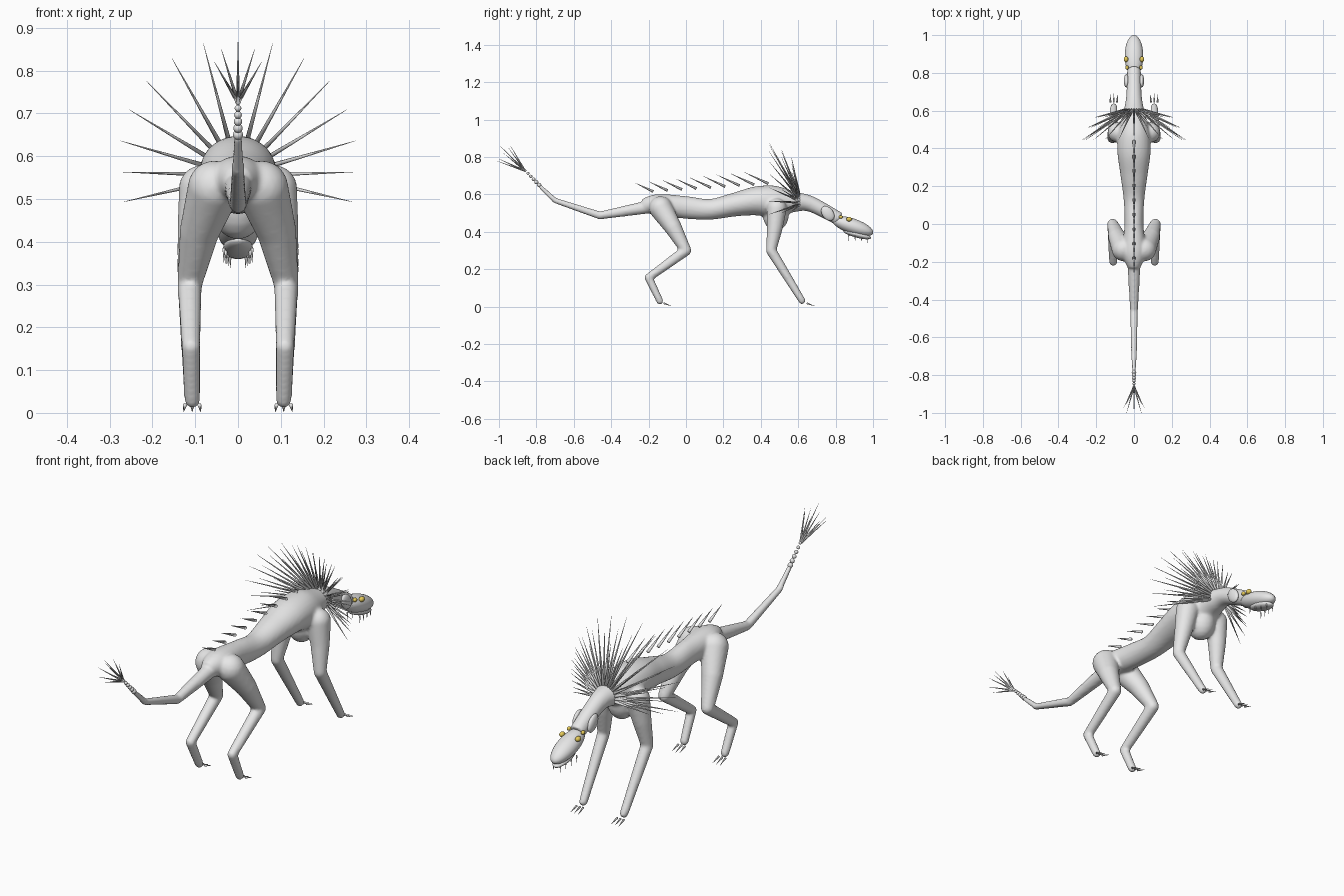
import bpy, bmesh, math
from mathutils import Vector, Matrix

if "Cube" in bpy.data.objects:
    bpy.data.objects.remove(bpy.data.objects["Cube"])


def material(name, rgb):
    m = bpy.data.materials.new(name)
    m.use_nodes = True
    m.diffuse_color = (*rgb, 1)
    m.node_tree.nodes["Principled BSDF"].inputs["Base Color"].default_value = (*rgb, 1)
    return m


GREY = material("pale grey", (0.8, 0.8, 0.8))
GOLD = material("gold eye", (0.8, 0.6, 0.1))


def finish(name, bm, mat=GREY):
    bmesh.ops.recalc_face_normals(bm, faces=bm.faces)
    for f in bm.faces:
        f.smooth = True
    me = bpy.data.meshes.new(name)
    bm.to_mesh(me)
    bm.free()
    me.materials.append(mat)
    ob = bpy.data.objects.new(name, me)
    bpy.context.collection.objects.link(ob)
    return ob


def ball(bm, centre, radii, tilt=0, seg=20):
    mat = Matrix.Translation(centre) @ Matrix.Rotation(tilt, 4, 'X') @ Matrix.Diagonal((*radii, 1))
    bmesh.ops.create_uvsphere(bm, u_segments=seg, v_segments=seg // 2, radius=1, matrix=mat)


def spike(bm, base, tip, r, seg=8):
    base, tip = Vector(base), Vector(tip)
    d = tip - base
    rot = d.to_track_quat('Z', 'Y').to_matrix().to_4x4()
    bmesh.ops.create_cone(bm, cap_ends=True, segments=seg, radius1=r, radius2=0.0004, depth=d.length,
                          matrix=Matrix.Translation((base + tip) / 2) @ rot)


def tube(bm, points, steps=1, seg=20):
    """Loft ellipses along points (x, y, z, half width, half height)."""
    n, rows = len(points), []
    for i in range(n - 1):
        p = [Vector(points[min(max(k, 0), n - 1)]) for k in range(i - 1, i + 3)]
        for s in range(steps):
            t = s / steps
            rows.append(0.5 * (2 * p[1] + (p[2] - p[0]) * t
                        + (2 * p[0] - 5 * p[1] + 4 * p[2] - p[3]) * t * t
                        + (3 * p[1] - p[0] - 3 * p[2] + p[3]) * t ** 3))
    rows.append(Vector(points[-1]))
    rings = []
    for i, r in enumerate(rows):
        tangent = (Vector(rows[min(i + 1, len(rows) - 1)][:3]) - Vector(rows[max(i - 1, 0)][:3])).normalized()
        up = Vector((1, 0, 0)).cross(tangent).normalized()
        side = tangent.cross(up)
        rings.append([bm.verts.new(Vector(r[:3]) + side * r[3] * math.cos(a) + up * r[4] * math.sin(a))
                      for a in (2 * math.pi * k / seg for k in range(seg))])
    for a, b in zip(rings, rings[1:]):
        for k in range(seg):
            bm.faces.new((a[k], a[k - 1], b[k - 1], b[k]))
    bm.faces.new(rings[0])
    bm.faces.new(rings[-1][::-1])


def limb(bm, joints):
    """Tapered bones with a ball at each joint (x, y, z, radius)."""
    for a, b in zip(joints, joints[1:]):
        tube(bm, [(*a, a[3]), (*b, b[3])])
    for x, y, z, r in joints:
        ball(bm, (x, y, z), (r, r, r))


# Body: torso, neck, tail and legs fused into one skin
bm = bmesh.new()
tube(bm, [(0, -0.23, 0.537, 0.034, 0.038), (0, -0.15, 0.545, 0.062, 0.056), (0, 0, 0.53, 0.05, 0.06),
          (0, 0.13, 0.52, 0.055, 0.055), (0, 0.26, 0.545, 0.072, 0.063), (0, 0.38, 0.565, 0.088, 0.078),
          (0, 0.48, 0.56, 0.085, 0.085), (0, 0.58, 0.56, 0.06, 0.055), (0, 0.67, 0.547, 0.042, 0.042),
          (0, 0.82, 0.468, 0.036, 0.036)], steps=6, seg=28)
ball(bm, (0, 0.48, 0.49), (0.065, 0.07, 0.085))
limb(bm, [(0, -0.19, 0.535, 0.036), (0, -0.46, 0.487, 0.021), (0, -0.7, 0.567, 0.015), (0, -0.78, 0.643, 0.011)])
for s in (-1, 1):
    limb(bm, [(s * 0.055, -0.135, 0.527, 0.063), (s * 0.09, -0.07, 0.425, 0.047), (s * 0.113, 0.0, 0.3, 0.029),
              (s * 0.11, -0.2, 0.155, 0.022), (s * 0.107, -0.14, 0.03, 0.019)])
    limb(bm, [(s * 0.085, 0.485, 0.525, 0.054), (s * 0.1, 0.475, 0.42, 0.042), (s * 0.114, 0.455, 0.3, 0.028),
              (s * 0.107, 0.62, 0.032, 0.019)])
body = finish("body", bm)
fuse = body.modifiers.new("fuse", 'REMESH')
fuse.mode = 'VOXEL'
fuse.voxel_size = 0.007
fuse.use_smooth_shade = True
relax = body.modifiers.new("relax", 'SMOOTH')
relax.factor = 0.5
relax.iterations = 7

# Head and lower jaw
bm = bmesh.new()
ball(bm, (0, 0.89, 0.43), (0.049, 0.117, 0.041), tilt=-0.33, seg=28)
finish("head", bm)
bm = bmesh.new()
ball(bm, (0, 0.915, 0.386), (0.035, 0.078, 0.018), tilt=-0.26)
finish("lower_jaw", bm)

# Teeth, ears and eyes
teeth, ears, eyes = bmesh.new(), bmesh.new(), bmesh.new()
for s in (-1, 1):
    for i in range(4):
        y, z = 0.87 + i * 0.034, 0.385 - i * 0.004
        x = s * (0.033 - 0.005 * i)
        spike(teeth, (x, y, z), (x, y, z - 0.034), 0.0035)
    ball(ears, (s * 0.04, 0.758, 0.498), (0.014, 0.03, 0.044), tilt=0.65)
    ball(eyes, (s * 0.042, 0.872, 0.467), (0.012, 0.015, 0.012))
    ball(eyes, (s * 0.037, 0.828, 0.479), (0.009, 0.011, 0.009))
finish("teeth", teeth)
finish("ears", ears)
finish("eyes", eyes, GOLD)

# Claws, three to a foot
bm = bmesh.new()
for s in (-1, 1):
    for y in (-0.12, 0.645):
        for k in (-1, 0, 1):
            x = s * 0.107 + k * 0.017
            spike(bm, (x, y, 0.018), (x + k * 0.003, y + 0.045, 0.002), 0.005)
finish("claws", bm)

# Spines along the back, longer toward the shoulders, leaning to the tail
bm = bmesh.new()
for i in range(9):
    y = -0.175 + i * 0.077
    z = 0.615 + 0.042 * i / 8
    grow = 1 + 0.05 * i
    spike(bm, (0, y, z), (0, y - 0.095 * grow, z + 0.045 * grow), 0.0075)
finish("back_spines", bm)

# Mane: three fans of quills round the neck
bm = bmesh.new()
for length, lean, base_y in ((0.235, 0.15, 0.595), (0.205, 0.09, 0.6), (0.165, 0.04, 0.605)):
    for i in range(15):
        a = math.radians(-13 + i * 206 / 14)
        out = Vector((math.cos(a), 0, math.sin(a)))
        base = Vector((0, base_y, 0.555)) + out * 0.05
        size = length * (0.95 + 0.2 * max(0, math.sin(a)))
        spike(bm, base, base + out * size - Vector((0, lean, 0)), 0.0065)
finish("mane_quills", bm)

# Tail end: beads and a burst of quills
bm = bmesh.new()
for i in range(6):
    r = 0.012 - 0.001 * i
    ball(bm, (0, -0.785 - i * 0.015, 0.65 + i * 0.0155), (r, r, r), seg=12)
finish("tail_beads", bm)
bm = bmesh.new()
root = Vector((0, -0.86, 0.725))
axis = Vector((0, -0.115, 0.095))
for k in range(8):
    a = 2 * math.pi * k / 8
    out = Vector((math.cos(a), 0.64 * math.sin(a), 0.77 * math.sin(a))) * 0.055
    spike(bm, root, root + axis + out, 0.005)
spike(bm, root, (0, -1, 0.865), 0.005)
finish("tail_quills", bm)
